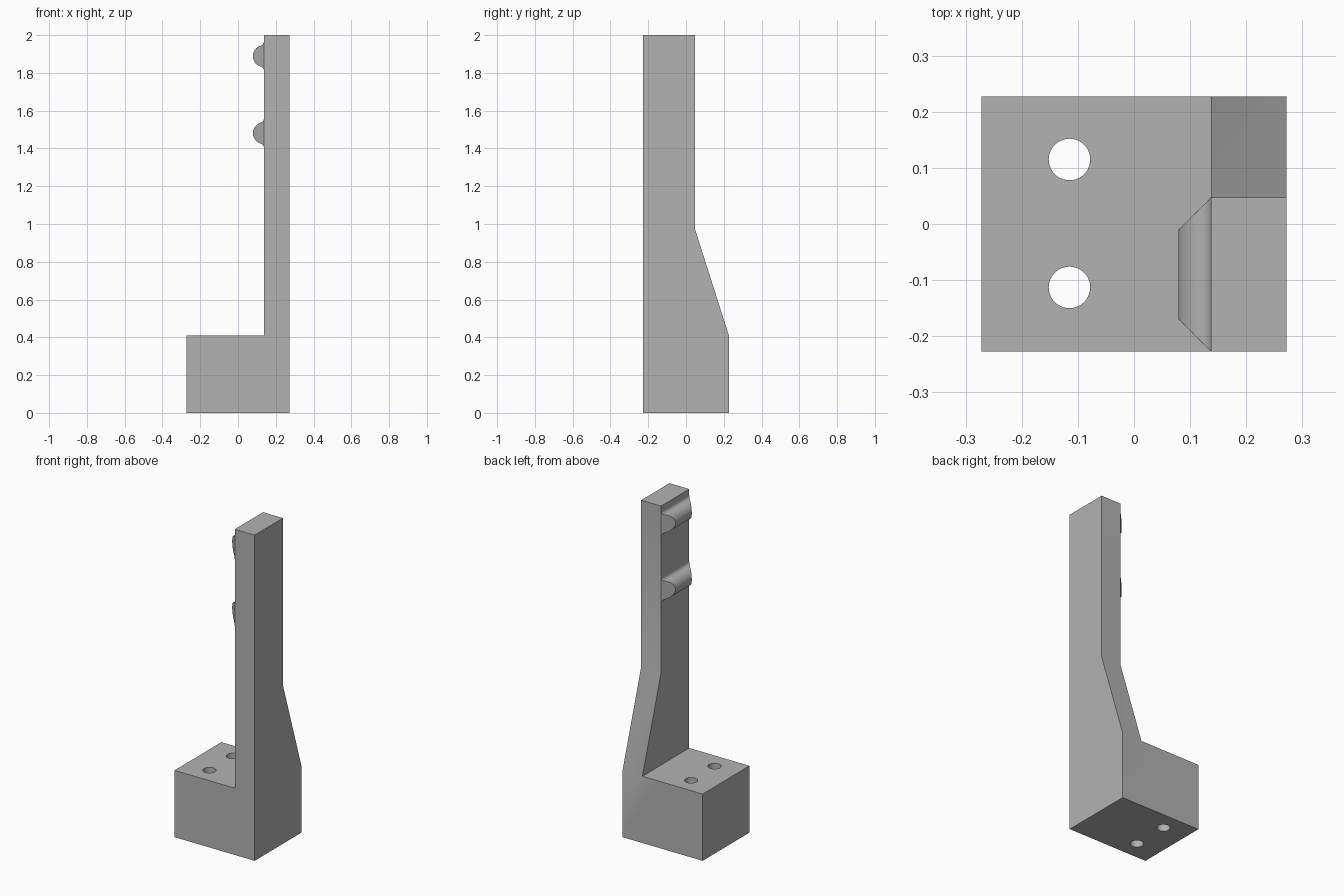
import bpy, bmesh, math
from mathutils import Vector

cube = bpy.data.objects.get("Cube")
if cube:
    bpy.data.objects.remove(cube, do_unlink=True)

grey = bpy.data.materials.new("plain grey")
grey.use_nodes = True
COLOUR = (0.45, 0.45, 0.45, 1)
grey.diffuse_color = COLOUR
grey.node_tree.nodes["Principled BSDF"].inputs["Base Color"].default_value = COLOUR

# Main dimensions
HALF_X, HALF_Y = 0.272, 0.227
WALL_X = 0.137       # inner face of the upright
UPRIGHT_BACK = 0.047
BASE_TOP, TAPER_TOP, TOP = 0.41, 0.975, 2.0


def loft(name, start, end):
    """Solid between two matching closed outlines."""
    bm = bmesh.new()
    a = [bm.verts.new(p) for p in start]
    b = [bm.verts.new(p) for p in end]
    bm.faces.new(a)
    bm.faces.new(b[::-1])
    for i in range(len(a)):
        j = (i + 1) % len(a)
        bm.faces.new((a[i], b[i], b[j], a[j]))
    bmesh.ops.recalc_face_normals(bm, faces=bm.faces)
    mesh = bpy.data.meshes.new(name)
    bm.to_mesh(mesh)
    bm.free()
    mesh.materials.append(grey)
    obj = bpy.data.objects.new(name, mesh)
    bpy.context.collection.objects.link(obj)
    return obj


def select_only(obj):
    bpy.ops.object.select_all(action='DESELECT')
    obj.select_set(True)
    bpy.context.view_layer.objects.active = obj


def smooth(obj):
    select_only(obj)
    bpy.ops.object.shade_smooth_by_angle(angle=math.radians(30))


def boolean(obj, tool, operation):
    mod = obj.modifiers.new(operation.title(), 'BOOLEAN')
    mod.operation, mod.object, mod.solver = operation, tool, 'EXACT'
    select_only(obj)
    bpy.ops.object.modifier_apply(modifier=mod.name)
    bpy.data.objects.remove(tool, do_unlink=True)


# Bracket: L-shaped front outline, swept from front to back
outline = [(-HALF_X, 0), (HALF_X, 0), (HALF_X, TOP), (WALL_X, TOP),
           (WALL_X, BASE_TOP), (-HALF_X, BASE_TOP)]
bracket = loft("bracket",
               [(x, -HALF_Y, z) for x, z in outline],
               [(x, HALF_Y, z) for x, z in outline])

# Tapered back of the upright
waste = [(HALF_Y, BASE_TOP), (UPRIGHT_BACK, TAPER_TOP),
         (UPRIGHT_BACK, TOP + 0.1), (HALF_Y + 0.1, TOP + 0.1),
         (HALF_Y + 0.1, BASE_TOP)]
boolean(bracket, loft("taper_cutter",
                      [(WALL_X - 0.1, y, z) for y, z in waste],
                      [(HALF_X + 0.1, y, z) for y, z in waste]), 'DIFFERENCE')

# Two bolt holes through the base
for y in (-0.113, 0.115):
    ring = [(-0.115 + 0.037 * math.cos(t), y + 0.037 * math.sin(t))
            for t in (math.tau * i / 40 for i in range(40))]
    boolean(bracket, loft("hole_cutter",
                          [(px, py, -0.1) for px, py in ring],
                          [(px, py, BASE_TOP + 0.1) for px, py in ring]), 'DIFFERENCE')
smooth(bracket)


# Rounded grip ribs with filleted roots and mitred ends
def rib_profile(radius=0.058, fillet=0.022, steps=10):
    """(depth, height) points: root fillet, round nose, root fillet."""
    h = math.sqrt(radius ** 2 + 2 * radius * fillet)
    lean = math.atan2(fillet, h)
    half = []
    for i in range(steps + 1):        # concave root
        t = (math.pi / 2 - lean) * i / steps
        half.append((fillet - fillet * math.cos(t), h - fillet * math.sin(t)))
    for i in range(1, steps + 1):     # round nose
        t = lean + (math.pi / 2 - lean) * i / steps
        half.append((radius * math.sin(t), radius * math.cos(t)))
    return half + [(d, -z) for d, z in half[-2::-1]]


for name, z in (("lower_rib", 1.481), ("upper_rib", 1.889)):
    profile = rib_profile()
    rib = loft(name,
               [(WALL_X - d, -HALF_Y + d, z + h) for d, h in profile],
               [(WALL_X - d, UPRIGHT_BACK - d, z + h) for d, h in profile])
    smooth(rib)
